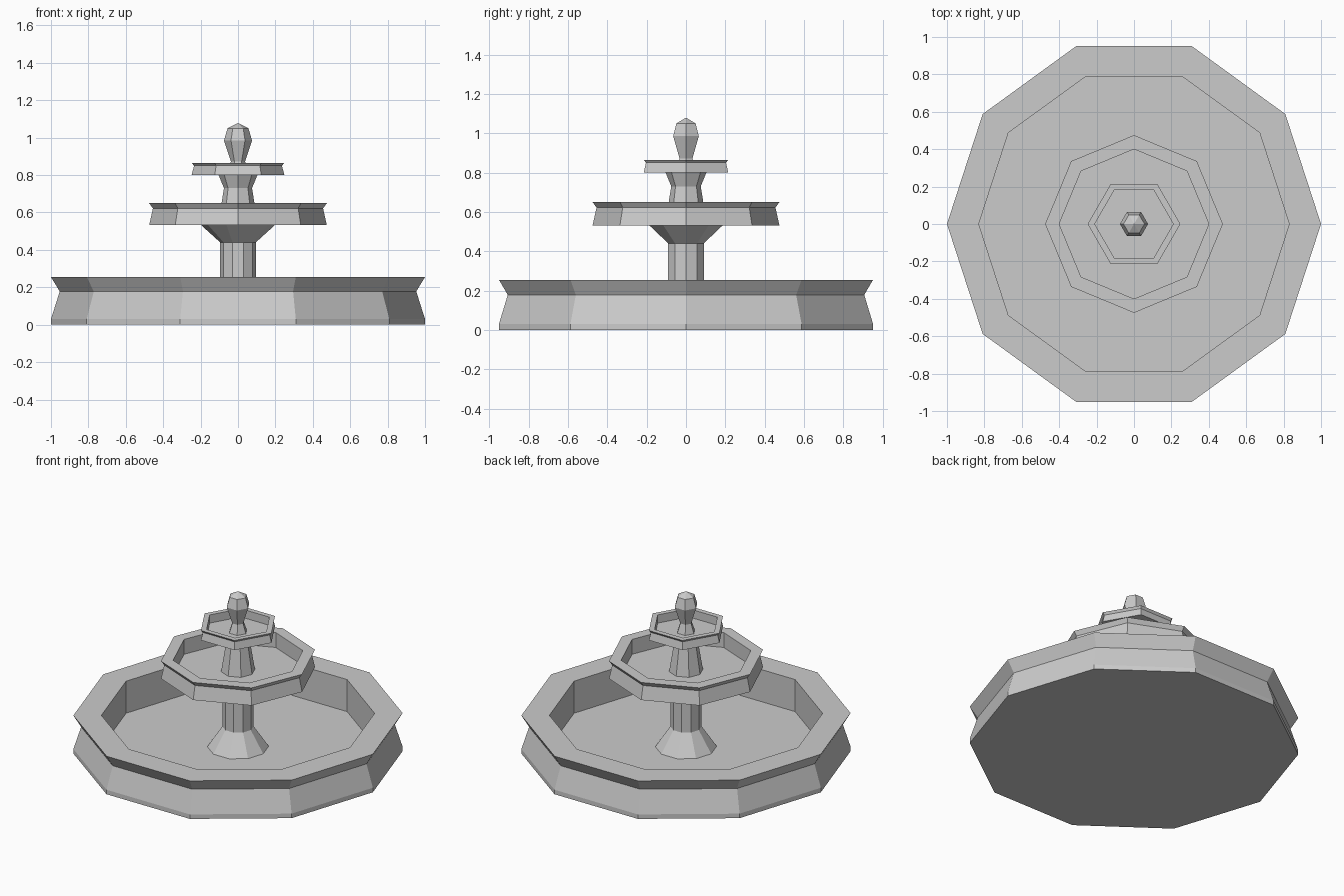
import bpy
import bmesh
from math import cos, sin, tau

if "Cube" in bpy.data.objects:
    bpy.data.objects.remove(bpy.data.objects["Cube"])


def lathe(name, sides, profile):
    """Revolve (radius, z) points into a closed faceted solid, first corner on +x."""
    bm = bmesh.new()
    rings = [[bm.verts.new((r * cos(tau * i / sides), r * sin(tau * i / sides), z))
              for i in range(sides)] for r, z in profile]
    for a, b in zip(rings, rings[1:]):
        for i in range(sides):
            j = (i + 1) % sides
            bm.faces.new((a[i], a[j], b[j], b[i]))
    bm.faces.new(rings[0][::-1])
    bm.faces.new(rings[-1])
    bmesh.ops.remove_doubles(bm, verts=bm.verts, dist=1e-5)
    bmesh.ops.recalc_face_normals(bm, faces=bm.faces)
    mesh = bpy.data.meshes.new(name)
    bm.to_mesh(mesh)
    bm.free()
    obj = bpy.data.objects.new(name, mesh)
    bpy.context.collection.objects.link(obj)
    return obj


# Three basins: outer wall, flared lip, vertical inner wall, flat floor
lathe("ground_basin", 10, [(1.0, 0), (1.0, 0.03), (0.953, 0.178), (1.0, 0.255),
                           (0.83, 0.255), (0.83, 0.04)])
lathe("middle_basin", 8, [(0.475, 0.532), (0.455, 0.622), (0.475, 0.65),
                          (0.40, 0.65), (0.40, 0.55)])
lathe("upper_basin", 6, [(0.248, 0.80), (0.235, 0.85), (0.248, 0.865),
                         (0.21, 0.865), (0.21, 0.81)])

# Main column with flared foot and head
lathe("lower_column", 10, [(0.19, 0.035), (0.095, 0.175), (0.095, 0.44), (0.20, 0.535)])

# Waisted column between the upper basins
lathe("upper_column", 8, [(0.105, 0.545), (0.075, 0.73), (0.105, 0.803)])

# Bud-shaped finial
lathe("finial", 6, [(0.06, 0.805), (0.038, 0.872), (0.075, 0.985), (0.056, 1.05),
                    (0.002, 1.078)])
